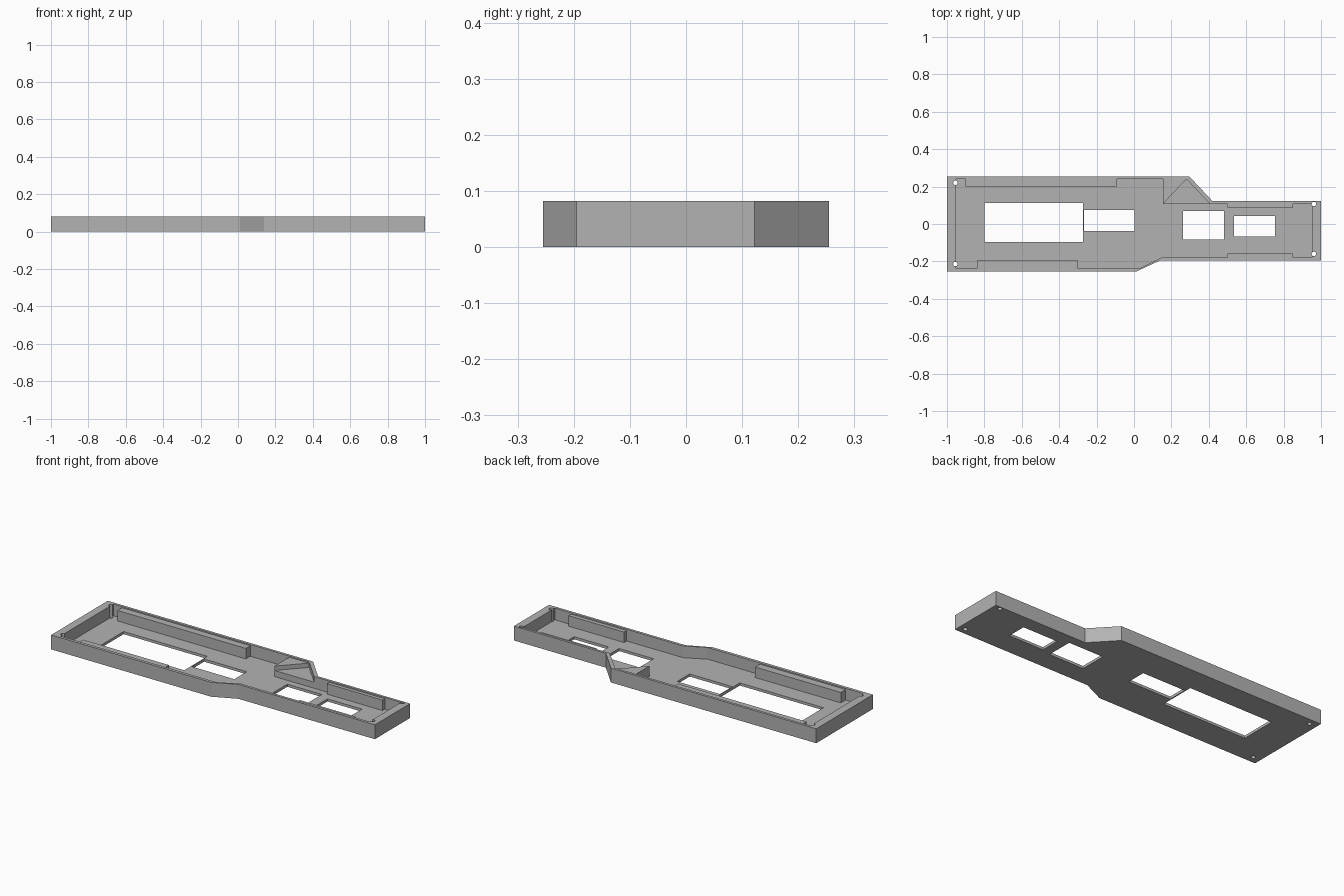
import bpy, bmesh, math

if "Cube" in bpy.data.objects:
    bpy.data.objects.remove(bpy.data.objects["Cube"])

grey = bpy.data.materials.new("plain grey")
grey.use_nodes = True
COLOUR = (0.45, 0.45, 0.45, 1)
grey.diffuse_color = COLOUR
grey.node_tree.nodes["Principled BSDF"].inputs["Base Color"].default_value = COLOUR

HEIGHT, FLOOR, RAIL_TOP = 0.082, 0.015, 0.075


def prism(name, outline, z0, z1):
    """Extrude a flat outline between two heights."""
    bm = bmesh.new()
    face = bm.faces.new([bm.verts.new((x, y, z0)) for x, y in outline])
    top = bmesh.ops.extrude_face_region(bm, geom=[face])["geom"]
    verts = [v for v in top if isinstance(v, bmesh.types.BMVert)]
    bmesh.ops.translate(bm, verts=verts, vec=(0, 0, z1 - z0))
    bmesh.ops.recalc_face_normals(bm, faces=bm.faces)
    mesh = bpy.data.meshes.new(name)
    bm.to_mesh(mesh)
    bm.free()
    mesh.materials.append(grey)
    obj = bpy.data.objects.new(name, mesh)
    bpy.context.collection.objects.link(obj)
    return obj


def box(name, x0, x1, y0, y1, z0, z1):
    return prism(name, [(x0, y0), (x1, y0), (x1, y1), (x0, y1)], z0, z1)


def cut(target, cutter):
    mod = target.modifiers.new(cutter.name, "BOOLEAN")
    mod.operation, mod.solver, mod.object = "DIFFERENCE", "EXACT", cutter
    cutter.hide_render = True
    cutter.hide_viewport = True


# Tray shell with a stepped outline
tray = prism("tray", [(-1, -0.255), (0.01, -0.255), (0.14, -0.195), (1, -0.195),
                      (1, 0.122), (0.42, 0.122), (0.295, 0.255), (-1, 0.255)], 0, HEIGHT)
cavity = prism("cavity_cutter", [(-0.953, -0.238), (0.03, -0.238), (0.145, -0.18), (0.953, -0.18),
                                 (0.953, 0.108), (0.405, 0.108), (0.28, 0.24), (-0.953, 0.24)],
               FLOOR, HEIGHT + 0.1)
cut(tray, cavity)

# Floor windows
windows = [(-0.8, -0.272, -0.096, 0.112), (-0.266, 0.003, -0.037, 0.075),
           (0.262, 0.48, -0.083, 0.07), (0.535, 0.753, -0.068, 0.042)]
for i, (x0, x1, y0, y1) in enumerate(windows):
    cut(tray, box(f"window_cutter_{i + 1}", x0, x1, y0, y1, -0.1, 0.2))

# Corner screw holes
for i, (x, y) in enumerate([(-0.955, 0.22), (-0.955, -0.214), (0.962, 0.107), (0.962, -0.16)]):
    ring = [(x + 0.012 * math.cos(a * math.tau / 16), y + 0.012 * math.sin(a * math.tau / 16))
            for a in range(16)]
    cut(tray, prism(f"screw_hole_cutter_{i + 1}", ring, -0.1, 0.2))

# Rails along the inner walls
box("back_right_rail", -0.9, -0.09, 0.2, 0.242, FLOOR - 0.005, RAIL_TOP)
box("front_right_rail", -0.84, -0.3, -0.24, -0.195, FLOOR - 0.005, RAIL_TOP)
box("back_left_rail", 0.5, 0.85, 0.088, 0.11, FLOOR - 0.005, RAIL_TOP)
box("front_left_rail", 0.5, 0.85, -0.182, -0.157, FLOOR - 0.005, RAIL_TOP)

# Stepped corner block beside the angled wall
prism("corner_block_upper", [(0.155, 0.108), (0.282, 0.242), (0.155, 0.242)], FLOOR - 0.005, RAIL_TOP)
prism("corner_block_lower", [(0.155, 0.108), (0.407, 0.108), (0.282, 0.242)], FLOOR - 0.005, 0.05)
